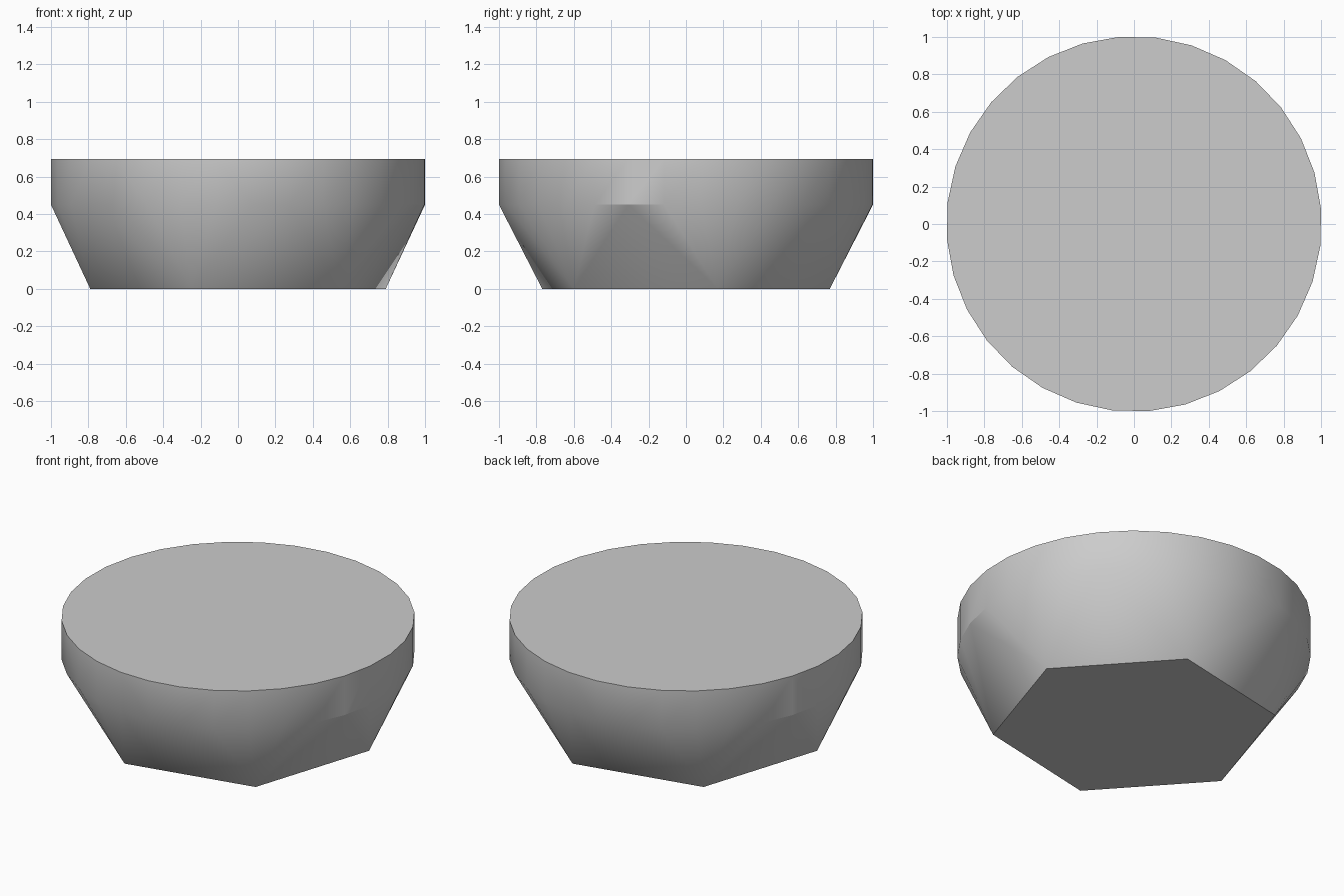
import bpy, bmesh, math
from mathutils import Vector

cube = bpy.data.objects.get("Cube")
if cube:
    bpy.data.objects.remove(cube, do_unlink=True)

BASE_RADIUS, RIM_RADIUS = 0.808, 1.0033
SHOULDER_Z, TOP_Z = 0.45, 0.695
TURN = math.radians(12.1)


def ring(bm, sides, radius, z, start):
    """Add a ring of points and return its vertices."""
    step = math.tau / sides
    return [bm.verts.new(Vector((radius * math.cos(start + i * step),
                                 radius * math.sin(start + i * step), z)))
            for i in range(sides)]


# Plain grey material
grey = bpy.data.materials.new("plain_grey")
grey.use_nodes = True
colour = (0.604, 0.604, 0.604, 1)
grey.diffuse_color = colour
grey.node_tree.nodes["Principled BSDF"].inputs["Base Color"].default_value = colour

# Hexagonal base blending into a round rim, wrapped by a convex skin
bm = bmesh.new()
corner = TURN + math.pi / 3      # a rim point lines up with this base corner
ring(bm, 6, BASE_RADIUS, 0, TURN)
ring(bm, 32, RIM_RADIUS, SHOULDER_Z, corner)
ring(bm, 32, RIM_RADIUS, TOP_Z, corner)
bmesh.ops.convex_hull(bm, input=bm.verts[:])

# Merge the flat caps and rim panels into single faces
bmesh.ops.dissolve_limit(bm, angle_limit=math.radians(0.3),
                         verts=bm.verts[:], edges=bm.edges[:])
bmesh.ops.recalc_face_normals(bm, faces=bm.faces[:])

mesh = bpy.data.meshes.new("faceted_bowl_body")
bm.to_mesh(mesh)
bm.free()
mesh.materials.append(grey)
body = bpy.data.objects.new("faceted_bowl_body", mesh)
bpy.context.collection.objects.link(body)

# Smooth the gentle facets, keep the steep ones crisp
bpy.ops.object.select_all(action='DESELECT')
body.select_set(True)
bpy.context.view_layer.objects.active = body
bpy.ops.object.shade_smooth_by_angle(angle=math.radians(29))
